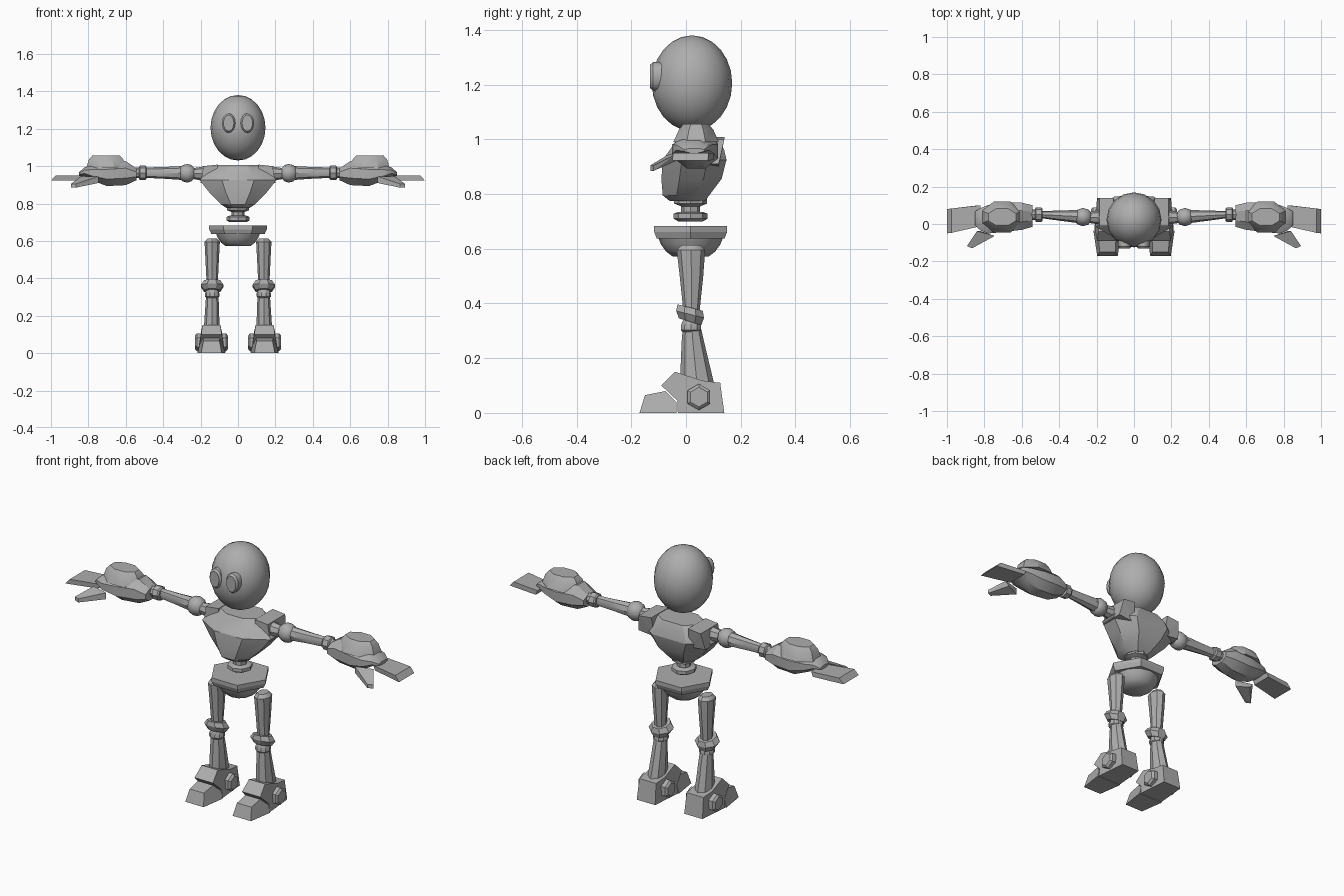
import bpy, bmesh, math
from mathutils import Vector

if "Cube" in bpy.data.objects:
    bpy.data.objects.remove(bpy.data.objects["Cube"])

grey = bpy.data.materials.new("plain grey")
grey.diffuse_color = (0.42, 0.42, 0.42, 1)
grey.use_nodes = True
grey.node_tree.nodes["Principled BSDF"].inputs["Base Color"].default_value = grey.diffuse_color


def finish(name, bm, mirror=False, smooth=None):
    bmesh.ops.recalc_face_normals(bm, faces=bm.faces[:])
    mesh = bpy.data.meshes.new(name)
    bm.to_mesh(mesh)
    bm.free()
    mesh.materials.append(grey)
    ob = bpy.data.objects.new(name, mesh)
    bpy.context.collection.objects.link(ob)
    if mirror:
        ob.modifiers.new("other side", 'MIRROR')
    if smooth:
        bpy.ops.object.select_all(action='DESELECT')
        ob.select_set(True)
        bpy.context.view_layer.objects.active = ob
        bpy.ops.object.shade_smooth_by_angle(angle=math.radians(smooth))
    return ob


def loft(name, rings, **kw):
    """Skin closed rings of equal point count and cap both ends."""
    bm = bmesh.new()
    vs = [[bm.verts.new(p) for p in r] for r in rings]
    n = len(vs[0])
    for a, b in zip(vs, vs[1:]):
        for i in range(n):
            j = (i + 1) % n
            bm.faces.new((a[i], a[j], b[j], b[i]))
    bm.faces.new(vs[0])
    bm.faces.new(vs[-1])
    return finish(name, bm, **kw)


def hull(name, pts, **kw):
    bm = bmesh.new()
    for p in pts:
        bm.verts.new(p)
    bmesh.ops.convex_hull(bm, input=bm.verts[:])
    bmesh.ops.dissolve_limit(bm, angle_limit=0.02, verts=bm.verts[:], edges=bm.edges[:])
    return finish(name, bm, **kw)


def circle(n, phase=0.0):
    return [(math.cos(2 * math.pi * i / n + phase), math.sin(2 * math.pi * i / n + phase))
            for i in range(n)]


def ring_z(x, y, z, rx, ry, n=8, phase=0.0, tilt=0.0):
    return [(x + rx * c, y + ry * s, z + tilt * ry * s) for c, s in circle(n, phase)]


def ring_x(x, y, z, ry, rz, n=8, phase=0.0):
    return [(x, y + ry * c, z + rz * s) for c, s in circle(n, phase)]


def ring_y(x, y, z, rx, rz, n=16):
    return [(x + rx * c, y, z + rz * s) for c, s in circle(n)]


def prism(name, cx, pts):
    """Side profile (y, z, half width) made into a solid around cx."""
    return loft(name, [[(cx + s * w, y, z) for y, z, w in pts] for s in (-1, 1)], mirror=True)


def ball(name, loc, radii, u, v, **kw):
    bm = bmesh.new()
    bmesh.ops.create_uvsphere(bm, u_segments=u, v_segments=v, radius=1)
    for p in bm.verts:
        p.co = Vector([c + q * r for c, q, r in zip(loc, p.co, radii)])
    return finish(name, bm, **kw)


# head and eyes
ball("head", (0, 0.022, 1.205), (0.147, 0.147, 0.175), 16, 12, smooth=40)
loft("eye", [ring_y(0.05, -0.08, 1.23, 0.036, 0.052),
             ring_y(0.05, -0.12, 1.23, 0.036, 0.052),
             ring_y(0.05, -0.131, 1.23, 0.028, 0.043)], mirror=True, smooth=35)


# torso: bevelled rings (z, half width, front y, back y)
def chest_ring(z, w, f, b):
    m = f + (b - f) * 0.5
    d = (b - f) * 0.2
    half = [(w * 0.42, f), (w, m - d), (w, m + d), (w * 0.5, b)]
    return [(x, y, z) for x, y in half] + [(-x, y, z) for x, y in reversed(half)]


loft("torso", [chest_ring(*r) for r in (
    (0.775, 0.06, -0.06, 0.07), (0.795, 0.09, -0.085, 0.085), (0.855, 0.15, -0.09, 0.13),
    (0.925, 0.205, -0.085, 0.148), (0.96, 0.18, -0.06, 0.14), (1.005, 0.12, -0.03, 0.12))], smooth=25)
hull("shoulder_pad", [(x, y, z) for x, z in ((0.105, 0.9), (0.2, 0.91), (0.185, 1.0), (0.11, 1.008))
                      for y in (-0.01, 0.14 if z > 0.95 else 0.12)], mirror=True)
loft("shoulder_joint", [ring_x(0.17, 0.035, 0.96, 0.04, 0.04),
                        ring_x(0.235, 0.035, 0.96, 0.03, 0.03)], mirror=True, smooth=35)

# waist: collar and disc
loft("waist_collar", [ring_z(0, 0.017, z, r, r, 8) for z, r in
                      ((0.785, 0.06), (0.765, 0.06), (0.755, 0.035), (0.73, 0.035))], smooth=30)
loft("waist_disc", [ring_z(0, 0.017, z, r, r, 8) for z, r in
                    ((0.735, 0.045), (0.728, 0.062), (0.71, 0.062), (0.70, 0.045))], smooth=30)

# hips: hexagonal belt over a bowl
loft("belt", [ring_z(0, 0.017, z, r, r, 6) for z, r in
              ((0.683, 0.154), (0.662, 0.154), (0.638, 0.143))])
loft("hip_bowl", [ring_z(0, 0.017, z, r, r, 12) for z, r in
                  ((0.64, 0.118), (0.615, 0.108), (0.59, 0.09), (0.572, 0.066))], smooth=40)

# legs
X = 0.138
loft("thigh", [ring_z(X, 0.018, 0.613, 0.025, 0.035), ring_z(X, 0.018, 0.595, 0.041, 0.052),
               ring_z(X, 0.02, 0.50, 0.036, 0.043), ring_z(X, 0.02, 0.375, 0.03, 0.03)],
     mirror=True, smooth=35)
loft("knee", [ring_z(X, 0.015, z, rx, ry, 8, math.pi / 8, t) for z, rx, ry, t in
              ((0.385, 0.047, 0.05, -0.25), (0.36, 0.066, 0.055, -0.25), (0.333, 0.047, 0.044, -0.3))],
     mirror=True)
loft("knee_ring", [ring_z(X, 0.018, z, r, r, 10) for z, r in
                   ((0.34, 0.03), (0.318, 0.039), (0.303, 0.039), (0.295, 0.03))], mirror=True, smooth=30)
loft("shin", [ring_z(X, 0.022, 0.305, 0.033, 0.034), ring_z(X, 0.025, 0.26, 0.036, 0.041),
              ring_z(X + .003, 0.04, 0.11, 0.043, 0.062)], mirror=True, smooth=35)

# feet: ankle block, toe and side bolts
F = 0.142
prism("ankle_block", F, [(-0.04, 0.15, 0.048), (-0.09, 0.1, 0.055), (-0.032, 0.045, 0.066),
                         (-0.03, 0, 0.07), (0.14, 0, 0.055), (0.125, 0.11, 0.05), (0.06, 0.118, 0.055)])
prism("toe", F, [(-0.17, 0, 0.055), (-0.15, 0.065, 0.043), (-0.075, 0.08, 0.045),
                 (-0.035, 0.04, 0.065), (-0.035, 0, 0.075)])
for s, side in ((1, "outer"), (-1, "inner")):
    loft(side + "_bolt", [ring_x(F + s * d, 0.047, 0.058, r, r, 6, math.pi / 6) for d, r in
                          ((0.04, 0.048), (0.078, 0.048), (0.088, 0.036))], mirror=True)

# arms
ball("shoulder_ball", (0.272, 0.037, 0.962), (0.05, 0.049, 0.05), 10, 6, mirror=True, smooth=40)
loft("arm", [ring_x(0.30, 0.04, 0.963, 0.035, 0.037), ring_x(0.40, 0.045, 0.964, 0.027, 0.031),
             ring_x(0.495, 0.05, 0.965, 0.019, 0.028)], mirror=True, smooth=40)
loft("wrist_ring", [ring_x(x, 0.05, 0.964, r, r) for x, r in
                    ((0.488, 0.032), (0.495, 0.038), (0.525, 0.038), (0.53, 0.028), (0.56, 0.028))],
     mirror=True, smooth=30)

# hands: lofted palm (x, y range, z range), dome, finger slab and thumb
palm = ((0.543, -0.02, 0.105, 0.922, 0.99), (0.60, -0.037, 0.12, 0.893, 1.032),
        (0.70, -0.05, 0.124, 0.888, 1.025), (0.78, -0.057, 0.108, 0.92, 1.008),
        (0.82, -0.04, 0.09, 0.945, 0.995), (0.85, -0.01, 0.07, 0.95, 0.968))
loft("palm", [ring_x(x, (a + b) / 2, (c + d) / 2, (b - a) / 2, (d - c) / 2, 8, math.pi / 8)
              for x, a, b, c, d in palm], mirror=True, smooth=30)
loft("hand_dome", [ring_z(0.705, 0.037, z, rx, ry, 8, math.pi / 8) for z, rx, ry in
                   ((0.99, 0.115, 0.09), (1.035, 0.1, 0.068), (1.056, 0.08, 0.05))],
     mirror=True, smooth=30)
hull("fingers", [(0.82, 0.10, 0.95), (0.82, -0.012, 0.95), (0.975, -0.047, 0.95), (0.975, 0.083, 0.95),
                 (0.83, 0.10, 0.925), (0.83, -0.012, 0.925), (1.0, -0.05, 0.922), (1.0, 0.08, 0.922)],
     mirror=True)
hull("thumb", [(0.745, -0.064, 0.945), (0.84, -0.038, 0.945), (0.745, -0.064, 0.91), (0.82, -0.038, 0.92),
               (0.893, -0.118, 0.905), (0.866, -0.13, 0.905), (0.893, -0.118, 0.885),
               (0.866, -0.13, 0.885)], mirror=True)
